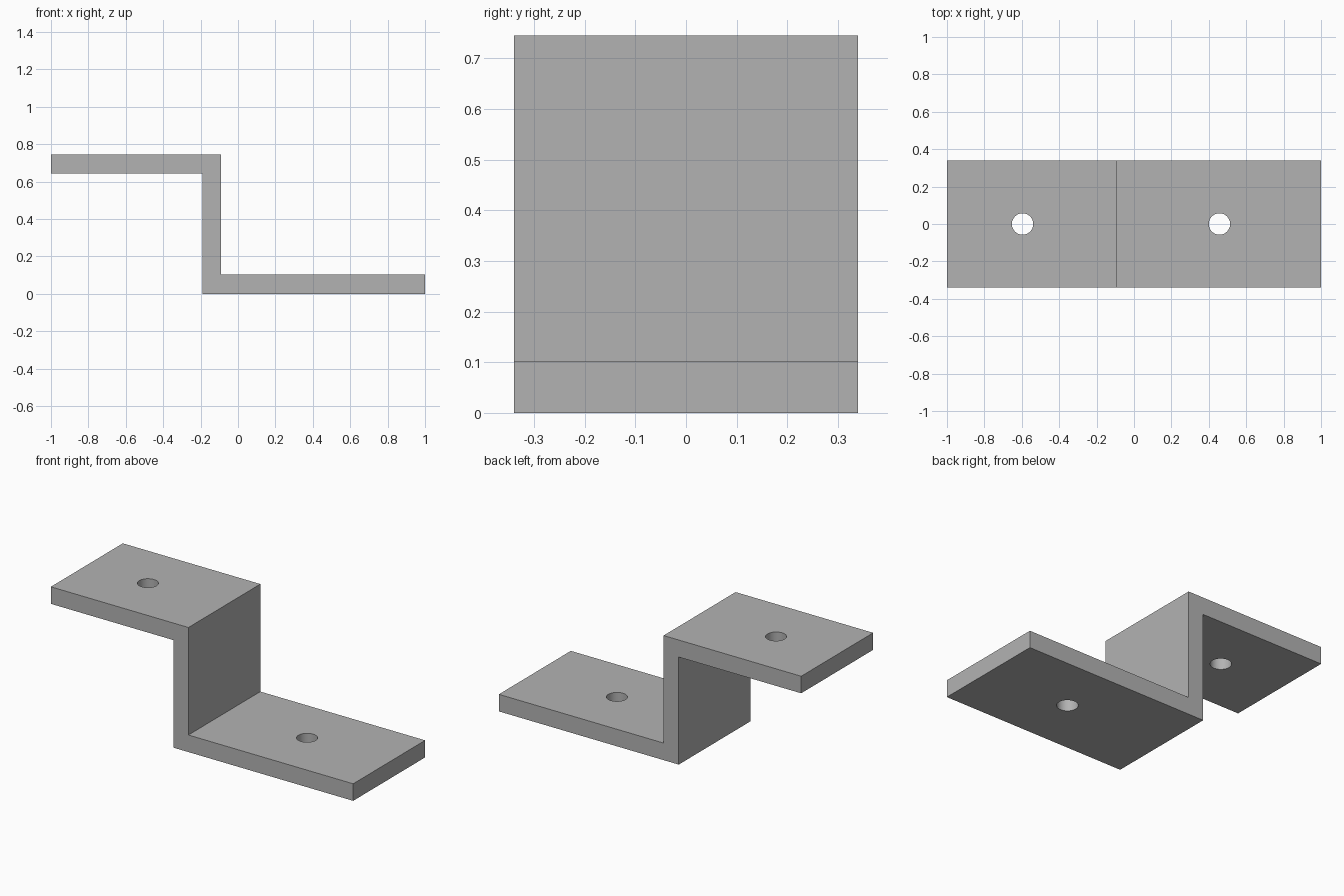
import bpy
import bmesh

cube = bpy.data.objects.get("Cube")
if cube:
    bpy.data.objects.remove(cube, do_unlink=True)

HALF_WIDTH = 0.34
HEIGHT = 0.745
THICK = 0.102
WEB_LEFT, WEB_RIGHT = -0.19, -0.09
HOLE_RADIUS = 0.057

# Plain grey metal
metal = bpy.data.materials.new("grey metal")
metal.use_nodes = True
grey = (0.45, 0.45, 0.45, 1)
metal.diffuse_color = grey
metal.node_tree.nodes["Principled BSDF"].inputs["Base Color"].default_value = grey

# Z-shaped bracket: side profile extruded across the width
profile = [(-1, HEIGHT - THICK), (WEB_LEFT, HEIGHT - THICK), (WEB_LEFT, 0), (1, 0),
           (1, THICK), (WEB_RIGHT, THICK), (WEB_RIGHT, HEIGHT), (-1, HEIGHT)]
bm = bmesh.new()
face = bm.faces.new([bm.verts.new((x, -HALF_WIDTH, z)) for x, z in profile])
extruded = bmesh.ops.extrude_face_region(bm, geom=[face])
verts = [g for g in extruded["geom"] if isinstance(g, bmesh.types.BMVert)]
bmesh.ops.translate(bm, verts=verts, vec=(0, 2 * HALF_WIDTH, 0))
bmesh.ops.recalc_face_normals(bm, faces=bm.faces[:])
mesh = bpy.data.meshes.new("z_bracket")
bm.to_mesh(mesh)
bm.free()
mesh.materials.append(metal)
bracket = bpy.data.objects.new("z_bracket", mesh)
bpy.context.collection.objects.link(bracket)


# One round bolt hole through each flange
def drill(name, x, z):
    bpy.ops.mesh.primitive_cylinder_add(vertices=48, radius=HOLE_RADIUS,
                                        depth=3 * THICK, location=(x, 0, z))
    cutter = bpy.context.object
    cutter.name = name
    cutter.data.materials.append(metal)
    cutter.hide_render = True
    cutter.hide_set(True)
    cut = bracket.modifiers.new(name, "BOOLEAN")
    cut.operation = "DIFFERENCE"
    cut.solver = "EXACT"
    cut.object = cutter
    return cutter


cutters = [drill("upper_hole_cutter", -0.596, HEIGHT - THICK / 2),
           drill("lower_hole_cutter", 0.457, THICK / 2)]

# Apply the cuts, discard the cutters, smooth the hole walls
bpy.ops.object.select_all(action="DESELECT")
bpy.context.view_layer.objects.active = bracket
bracket.select_set(True)
for name in [m.name for m in bracket.modifiers]:
    bpy.ops.object.modifier_apply(modifier=name)
for cutter in cutters:
    bpy.data.objects.remove(cutter, do_unlink=True)
bpy.ops.object.shade_smooth_by_angle()
